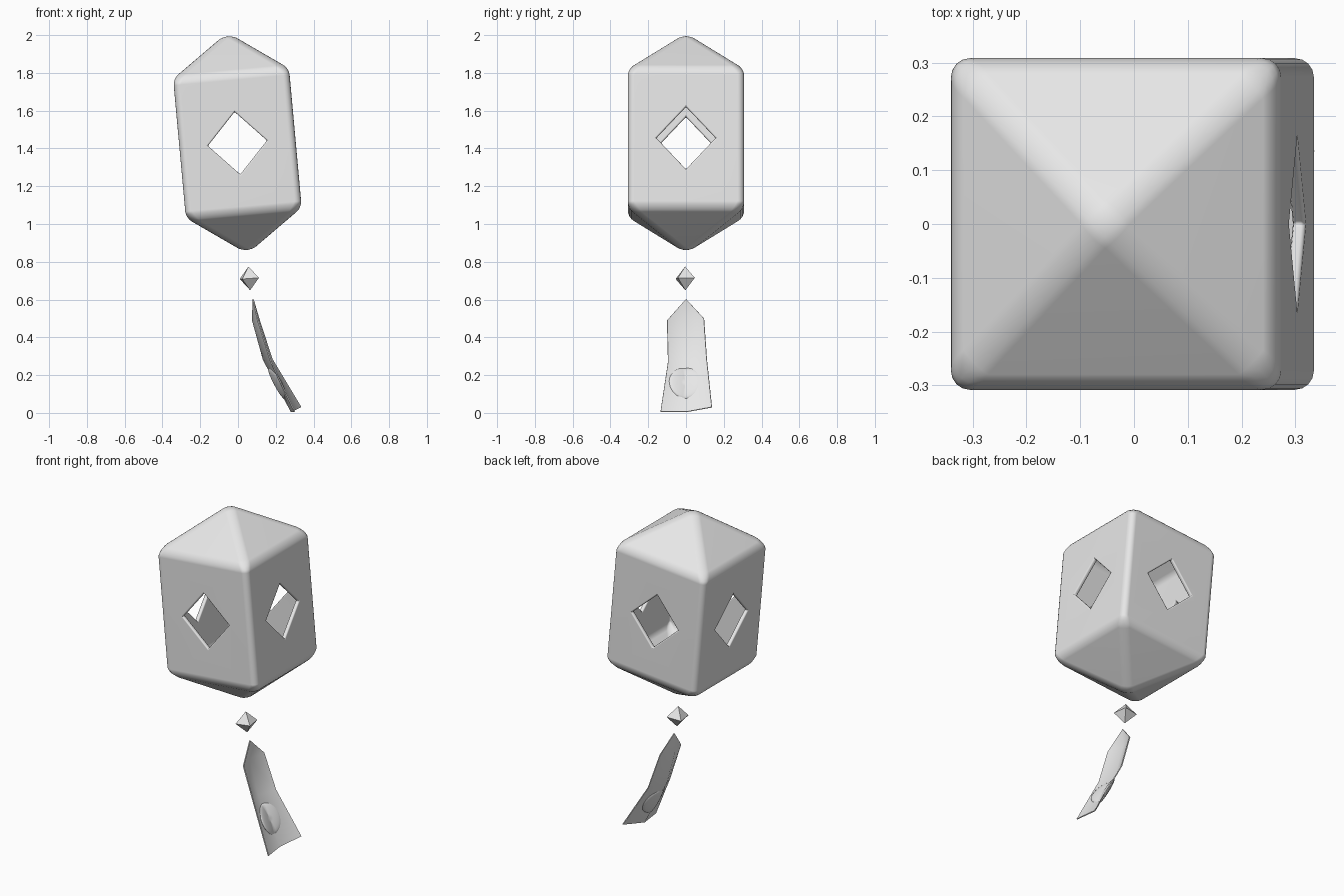
import bpy, bmesh, math
from mathutils import Matrix, Vector

cube = bpy.data.objects.get("Cube")
if cube:
    bpy.data.objects.remove(cube)

grey = bpy.data.materials.new("light_grey")
grey.use_nodes = True
grey.diffuse_color = (0.8, 0.8, 0.8, 1)
grey.node_tree.nodes["Principled BSDF"].inputs["Base Color"].default_value = (0.8, 0.8, 0.8, 1)


def add_object(name, bm, location=(0, 0, 0), rotation=(0, 0, 0)):
    bmesh.ops.recalc_face_normals(bm, faces=bm.faces)
    mesh = bpy.data.meshes.new(name)
    bm.to_mesh(mesh)
    bm.free()
    mesh.materials.append(grey)
    obj = bpy.data.objects.new(name, mesh)
    obj.location, obj.rotation_euler = location, rotation
    bpy.context.collection.objects.link(obj)
    return obj


def select(obj):
    bpy.ops.object.select_all(action='DESELECT')
    obj.select_set(True)
    bpy.context.view_layer.objects.active = obj


def modify(obj, kind, **settings):
    mod = obj.modifiers.new(kind.lower(), kind)
    for key, value in settings.items():
        setattr(mod, key, value)
    select(obj)
    bpy.ops.object.modifier_apply(modifier=mod.name)


def smooth(obj, degrees):
    select(obj)
    bpy.ops.object.shade_smooth_by_angle(angle=math.radians(degrees))


def double_pyramid(half, shoulder, apex):
    """Square prism with a pyramid on each end; no prism when shoulder is 0."""
    bm = bmesh.new()
    corners = [(-half, -half), (half, -half), (half, half), (-half, half)]
    low = [bm.verts.new((x, y, -shoulder)) for x, y in corners]
    high = [bm.verts.new((x, y, shoulder)) for x, y in corners] if shoulder else low
    top, bottom = bm.verts.new((0, 0, apex)), bm.verts.new((0, 0, -apex))
    for i in range(4):
        j = (i + 1) % 4
        bm.faces.new((high[i], high[j], top))
        bm.faces.new((low[j], low[i], bottom))
        if shoulder:
            bm.faces.new((low[i], low[j], high[j], high[i]))
    return bm


# Tilted hollow lantern with rounded edges
centre, tilt = (-0.003, 0, 1.428), (0, math.radians(-5.2), 0)
lantern = add_object("lantern_body", double_pyramid(0.308, 0.37, 0.588), centre, tilt)
modify(lantern, 'BEVEL', width=0.035, segments=4, limit_method='ANGLE', angle_limit=0.3)
modify(lantern, 'SOLIDIFY', thickness=0.025, offset=-1)

# Diamond windows cut through both pairs of walls
for turn in (0, math.pi / 2):
    bm = bmesh.new()
    bmesh.ops.create_cube(bm, size=1)
    shape = (Matrix.Rotation(turn, 4, 'Z') @ Matrix.Diagonal((0.222, 2, 0.235, 1))
             @ Matrix.Rotation(math.pi / 4, 4, 'Y'))
    bmesh.ops.transform(bm, matrix=shape, verts=bm.verts)
    cutter = add_object("window_cutter", bm, centre, tilt)
    cutter.hide_render = True
    bpy.context.view_layer.update()
    modify(lantern, 'BOOLEAN', object=cutter, operation='DIFFERENCE', solver='EXACT')
    bpy.data.objects.remove(cutter)
modify(lantern, 'BEVEL', width=0.008, segments=2, limit_method='ANGLE', angle_limit=1.0)
smooth(lantern, 50)
modify(lantern, 'WEIGHTED_NORMAL', keep_sharp=True)

# Small faceted bead below the lantern
add_object("bead", double_pyramid(0.045, 0, 0.063), (0.06, -0.004, 0.712), (0, math.radians(-4), math.radians(8)))

# Curved paper tag: rows of left, centre and right points under a pointed tip
rows = [((0.106, -0.1, 0.49), (0.077, 0, 0.49), (0.11, 0.095, 0.5)),
        ((0.175, -0.095, 0.27), (0.135, 0, 0.28), (0.18, 0.11, 0.285)),
        ((0.3, -0.135, 0.005), (0.283, 0, 0.005), (0.333, 0.137, 0.03))]
bm = bmesh.new()
grid = [[bm.verts.new(p) for p in row] for row in rows]
tip = bm.verts.new((0.08, 0, 0.603))
for k in range(2):
    bm.faces.new((grid[0][k], grid[0][k + 1], tip))
    for upper, lower in zip(grid, grid[1:]):
        bm.faces.new((upper[k], lower[k], lower[k + 1], upper[k + 1]))
tag = add_object("paper_tag", bm)
modify(tag, 'SOLIDIFY', thickness=0.006, offset=0)
smooth(tag, 50)

# Shallow round boss that follows the fold of the tag
bm = bmesh.new()
bmesh.ops.create_uvsphere(bm, u_segments=32, v_segments=12, radius=1)
for v in bm.verts:
    v.co = Vector((v.co.x * 0.092, v.co.y * 0.086, v.co.z * 0.014 + abs(v.co.y) * 0.026))
boss = add_object("round_boss", bm, (0.204, -0.003, 0.155), (0, math.radians(62), 0))
smooth(boss, 60)
